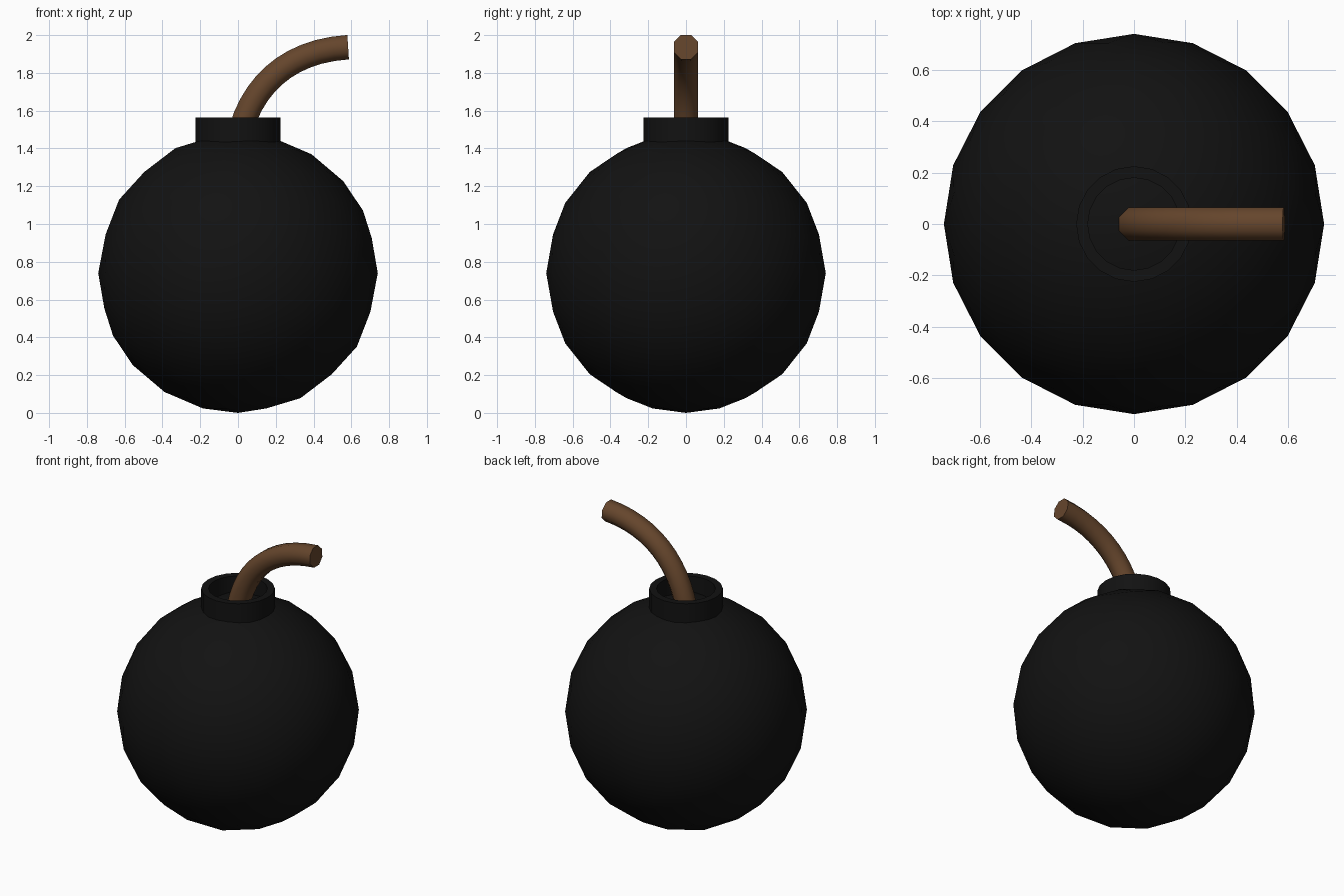
import bpy, bmesh, math
from mathutils import Vector

if "Cube" in bpy.data.objects:
    bpy.data.objects.remove(bpy.data.objects["Cube"])


def material(name, rgb):
    m = bpy.data.materials.new(name)
    m.diffuse_color = (*rgb, 1)
    m.use_nodes = True
    m.node_tree.nodes["Principled BSDF"].inputs["Base Color"].default_value = m.diffuse_color
    return m


black = material("black_iron", (0.006, 0.006, 0.006))
brown = material("brown_cord", (0.13, 0.06, 0.025))


def finish(obj, name, mat, angle):
    obj.name = name
    obj.data.materials.append(mat)
    bpy.ops.object.select_all(action='DESELECT')
    obj.select_set(True)
    bpy.context.view_layer.objects.active = obj
    bpy.ops.object.shade_smooth_by_angle(angle=math.radians(angle))


def mesh_object(name, bm, mat, angle=40):
    bmesh.ops.recalc_face_normals(bm, faces=bm.faces)
    me = bpy.data.meshes.new(name)
    bm.to_mesh(me)
    bm.free()
    obj = bpy.data.objects.new(name, me)
    bpy.context.collection.objects.link(obj)
    finish(obj, name, mat, angle)


# Round body
R = 0.74
bpy.ops.mesh.primitive_ico_sphere_add(subdivisions=3, radius=R, location=(0, 0, R))
finish(bpy.context.object, "body", black, 40)

# Open collar: a rectangular section swept round the z axis
SIDES = 20
section = [(0.225, 1.40), (0.225, 1.565), (0.18, 1.565), (0.18, 1.40)]
bm = bmesh.new()
rings = [[bm.verts.new((r * math.cos(a), r * math.sin(a), z)) for r, z in section]
         for a in (2 * math.pi * i / SIDES for i in range(SIDES))]
for i in range(SIDES):
    a, b = rings[i], rings[(i + 1) % SIDES]
    for k in range(4):
        n = (k + 1) % 4
        bm.faces.new((a[k], b[k], b[n], a[n]))
mesh_object("collar", bm, black)

# Fuse: an eight-sided tube along a curved path in the xz plane
P = [Vector(p) for p in ((0, 0, 1.44), (0.06, 0, 1.72), (0.25, 0, 1.915), (0.583, 0, 1.936))]
STEPS, TUBE = 12, 0.07
bm = bmesh.new()
rings = []
for i in range(STEPS + 1):
    t = i / STEPS
    u = 1 - t
    c = P[0] * u**3 + P[1] * 3 * u * u * t + P[2] * 3 * u * t * t + P[3] * t**3
    d = ((P[1] - P[0]) * u * u + (P[2] - P[1]) * 2 * u * t + (P[3] - P[2]) * t * t).normalized()
    side = Vector((0, 1, 0))
    up = d.cross(side)
    rings.append([bm.verts.new(c + TUBE * (side * math.cos(a) + up * math.sin(a)))
                  for a in (math.pi * (k + 0.5) / 4 for k in range(8))])
for a, b in zip(rings, rings[1:]):
    for k in range(8):
        n = (k + 1) % 8
        bm.faces.new((a[k], a[n], b[n], b[k]))
bm.faces.new(rings[0])
bm.faces.new(rings[-1])
mesh_object("fuse", bm, brown, 60)
